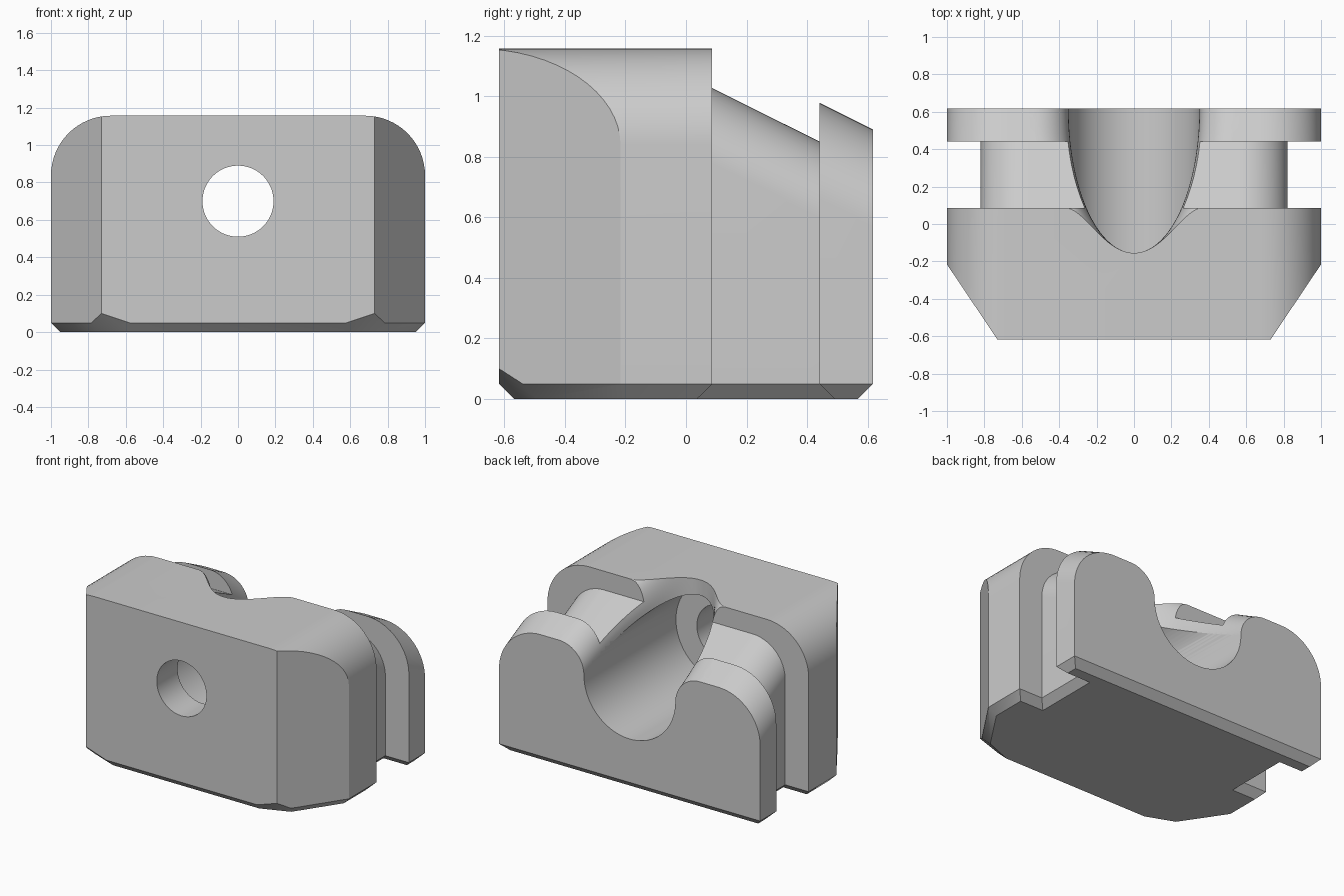
import bpy, bmesh, math
from mathutils import Vector

if "Cube" in bpy.data.objects:
    bpy.data.objects.remove(bpy.data.objects["Cube"], do_unlink=True)

FRONT, STEP, LIP, BACK = -0.617, 0.086, 0.441, 0.617
TOP, SLOPE, AXIS, BORE = 1.157, 0.5, 0.70, 0.35


def loft(name, rings):
    """Bridge rings of equal length and cap both ends."""
    bm = bmesh.new()
    loops = [[bm.verts.new(p) for p in ring] for ring in rings]
    for a, b in zip(loops, loops[1:]):
        for i in range(len(a)):
            j = (i + 1) % len(a)
            bm.faces.new((a[i], a[j], b[j], b[i]))
    bm.faces.new(loops[0])
    bm.faces.new(loops[-1])
    bmesh.ops.recalc_face_normals(bm, faces=bm.faces)
    mesh = bpy.data.meshes.new(name)
    bm.to_mesh(mesh)
    bm.free()
    obj = bpy.data.objects.new(name, mesh)
    bpy.context.collection.objects.link(obj)
    return obj


def cylinder(name, radius, y0, y1, sides=96):
    angles = [2 * math.pi * (i + 0.5) / sides for i in range(sides)]
    return loft(name, [[(radius * math.cos(a), y, AXIS + radius * math.sin(a))
                        for a in angles] for y in (y0, y1)])


def arch(y, half, top, radius, base):
    """Section with rounded upper corners."""
    right = []
    for i in range(17):
        a = math.pi / 2 * i / 16
        right.append((half - radius + radius * math.cos(a), y,
                      top - radius + radius * math.sin(a)))
    right.insert(0, (half, y, base))
    return right + [(-x, yy, z) for x, yy, z in reversed(right)]


def inset(points, dist):
    """Mitred inward offset of a counter-clockwise outline."""
    result = []
    for i, p in enumerate(points):
        p = Vector(p)
        d1 = (p - Vector(points[i - 1])).normalized()
        d2 = (Vector(points[(i + 1) % len(points)]) - p).normalized()
        n1, n2 = Vector((-d1.y, d1.x)), Vector((-d2.y, d2.x))
        result.append(p + (n1 + n2) * dist / (1 + n1.dot(n2)))
    return result


def flare_section(y):
    """Rounded opening from the bore edge up to the sloping top."""
    span = 0.772
    d = max(0, BACK - y)
    k = math.sqrt(1 - (d / span) ** 2)
    edge, width = BORE * k, 0.19 * k * k
    low, high = AXIS + BORE * d / span, 0.89 + SLOPE * d
    side = []
    for i in range(13):
        a = math.pi / 2 * i / 12
        side.append((edge + width * (1 - math.cos(a)), y,
                     low + (high - low) * math.sin(a)))
    side.append((edge + width, y, 2))
    return side + [(-x, yy, z) for x, yy, z in reversed(side)]


# Body: plain block, narrower neck and rear flange with sloping tops
body = loft("clamp_body", [
    arch(FRONT, 1, TOP, 0.32, -0.3),
    arch(STEP, 1, TOP, 0.32, -0.3),
    arch(STEP, 0.82, 1.027, 0.25, -0.2),
    arch(LIP, 0.82, 0.85, 0.25, -0.2),
    arch(LIP, 1, 0.89 + SLOPE * (BACK - LIP), 0.32, -0.3),
    arch(BACK, 1, 0.89, 0.32, -0.3)])

# Footprint: cut front corners, side slots and chamfered bottom edge
half = [(0.73, FRONT), (1, -0.215), (1, STEP), (0.82, STEP),
        (0.82, LIP), (1, LIP), (1, BACK)]
outline = half + [(-x, y) for x, y in reversed(half)]
outer, inner = inset(outline, -0.0005), inset(outline, 0.05)
footprint = loft("footprint_helper", [
    [(p.x, p.y, 0) for p in inner],
    [(p.x, p.y, 0.05) for p in outer],
    [(p.x, p.y, 2) for p in outer]])

# Bore, through hole and flared slot
bore = cylinder("bore_cutter", BORE, -0.39, 0.8)
hole = cylinder("hole_cutter", 0.19, -0.8, 0)
steps = [0.75] + [BACK - 0.771 * math.sin(math.pi / 2 * i / 28) for i in range(29)]
flare = loft("flare_cutter", [flare_section(y) for y in steps])

for cutter, mode in ((footprint, 'INTERSECT'), (bore, 'DIFFERENCE'),
                     (hole, 'DIFFERENCE'), (flare, 'DIFFERENCE')):
    mod = body.modifiers.new(cutter.name, 'BOOLEAN')
    mod.operation, mod.object, mod.solver = mode, cutter, 'EXACT'
    cutter.hide_render = True
bpy.context.view_layer.update()
final = bpy.data.meshes.new_from_object(
    body.evaluated_get(bpy.context.evaluated_depsgraph_get()))
body.modifiers.clear()
body.data = final
for cutter in (footprint, bore, hole, flare):
    bpy.data.objects.remove(cutter, do_unlink=True)

# Small facets at the lower front corners
bm = bmesh.new()
bm.from_mesh(final)
for s in (1, -1):
    a = Vector((0.73 * s, FRONT, 0.1))
    b = Vector((0.58 * s, FRONT, 0.05))
    c = Vector((0.78 * s, -0.54, 0.05))
    cut = bmesh.ops.bisect_plane(
        bm, geom=bm.verts[:] + bm.edges[:] + bm.faces[:], plane_co=a,
        plane_no=(b - a).cross(c - a) * s, clear_outer=True)
    rim = [e for e in cut["geom_cut"] if isinstance(e, bmesh.types.BMEdge)]
    bmesh.ops.holes_fill(bm, edges=rim, sides=0)
bmesh.ops.recalc_face_normals(bm, faces=bm.faces)
bm.to_mesh(final)
bm.free()

# Single plain grey
grey = bpy.data.materials.new("plain grey")
grey.use_nodes = True
colour = (0.6, 0.6, 0.6, 1)
grey.diffuse_color = colour
grey.node_tree.nodes["Principled BSDF"].inputs["Base Color"].default_value = colour
final.materials.clear()
final.materials.append(grey)

bpy.context.view_layer.objects.active = body
body.select_set(True)
bpy.ops.object.shade_smooth_by_angle(angle=math.radians(25))
